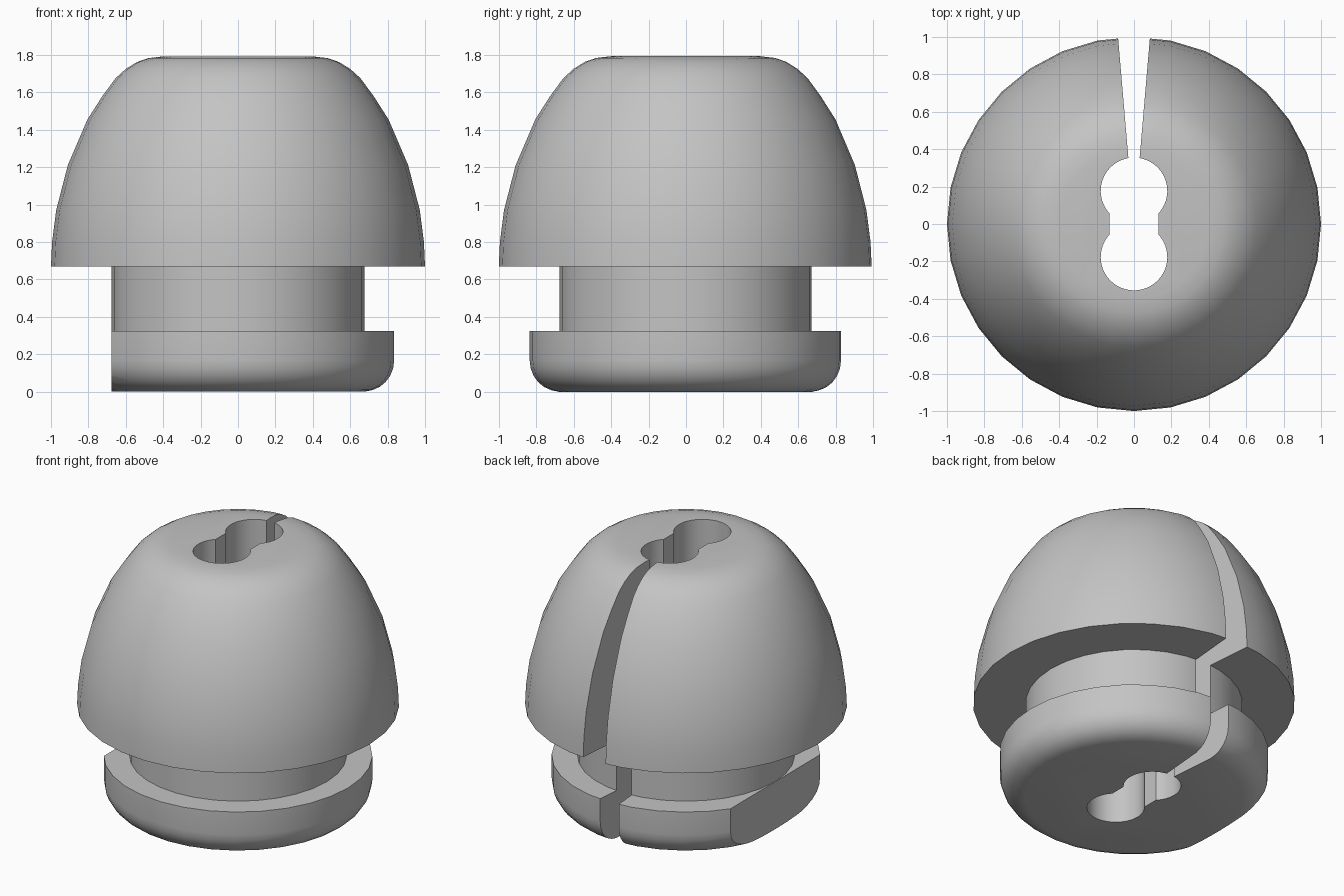
import bpy, bmesh, math

if "Cube" in bpy.data.objects:
    bpy.data.objects.remove(bpy.data.objects["Cube"])

SIDES = 32


def new_object(name, bm):
    bmesh.ops.recalc_face_normals(bm, faces=bm.faces)
    mesh = bpy.data.meshes.new(name)
    bm.to_mesh(mesh)
    bm.free()
    ob = bpy.data.objects.new(name, mesh)
    bpy.context.collection.objects.link(ob)
    return ob


def lathe(name, profile):
    """Solid of revolution with flat caps at both ends."""
    bm = bmesh.new()
    rings = [[bm.verts.new((r * math.cos(a), r * math.sin(a), z))
              for a in (2 * math.pi * i / SIDES for i in range(SIDES))]
             for r, z in profile]
    for low, high in zip(rings, rings[1:]):
        for i in range(SIDES):
            j = (i + 1) % SIDES
            bm.faces.new((low[i], low[j], high[j], high[i]))
    bm.faces.new(rings[0][::-1])
    bm.faces.new(rings[-1])
    return new_object(name, bm)


def prism(name, outline, z0, z1):
    """Vertical prism from a flat outline."""
    bm = bmesh.new()
    face = bm.faces.new([bm.verts.new((x, y, z0)) for x, y in outline])
    top = bmesh.ops.extrude_face_region(bm, geom=[face])["geom"]
    verts = [v for v in top if isinstance(v, bmesh.types.BMVert)]
    bmesh.ops.translate(bm, verts=verts, vec=(0, 0, z1 - z0))
    return new_object(name, bm)


# Body: rounded foot, grooved neck, domed head
foot = [(0.835 - 0.155 * (1 - math.sin(a)), 0.165 * (1 - math.cos(a)) + 0.003)
        for a in (math.pi / 2 * i / 6 for i in range(7))]
foot[0] = (foot[0][0], 0)
head = [(1.0, 0.668), (0.994, 0.8), (0.972, 0.97), (0.91, 1.21), (0.805, 1.455),
        (0.725, 1.58), (0.655, 1.675), (0.6, 1.725), (0.54, 1.762), (0.48, 1.783),
        (0.40, 1.792)]
body = lathe("grommet_body",
             foot + [(0.835, 0.325), (0.675, 0.325), (0.675, 0.668)] + head)

# Double cable hole with a tapered slit out to the back
R, CY, NECK, SLIT = 0.178, 0.177, 0.13, 0.03
neck_a = math.acos(NECK / R)
slit_a = math.acos(SLIT / R)
right = [(R * math.cos(t), -CY + R * math.sin(t))
         for t in (-math.pi / 2 + (neck_a + math.pi / 2) * i / 18 for i in range(19))]
right += [(R * math.cos(t), CY + R * math.sin(t))
          for t in (-neck_a + (slit_a + neck_a) * i / 18 for i in range(19))]
right.append((0.094, 1.1))
outline = right + [(-x, y) for x, y in reversed(right[1:])]
hole = prism("hole_cutter", outline, -0.2, 2.0)

# Flat on the left side of the foot
flat = prism("flat_cutter", [(-1.2, -1.2), (-0.677, -1.2), (-0.677, 1.2), (-1.2, 1.2)],
             -0.2, 0.5)

# Cut, then keep only the finished body
for cutter in (hole, flat):
    cutter.hide_render = True
    mod = body.modifiers.new(cutter.name, "BOOLEAN")
    mod.operation, mod.solver, mod.object = "DIFFERENCE", "EXACT", cutter
bpy.context.view_layer.update()
result = bpy.data.meshes.new_from_object(
    body.evaluated_get(bpy.context.evaluated_depsgraph_get()))
body.modifiers.clear()
body.data = result
for cutter in (hole, flat):
    bpy.data.objects.remove(cutter)

# Plain grey rubber
grey = bpy.data.materials.new("grey_rubber")
grey.diffuse_color = (0.55, 0.55, 0.55, 1)
grey.use_nodes = True
grey.node_tree.nodes["Principled BSDF"].inputs["Base Color"].default_value = grey.diffuse_color
body.data.materials.clear()
body.data.materials.append(grey)

bpy.ops.object.select_all(action="DESELECT")
body.select_set(True)
bpy.context.view_layer.objects.active = body
bpy.ops.object.shade_smooth_by_angle(angle=math.radians(30))
